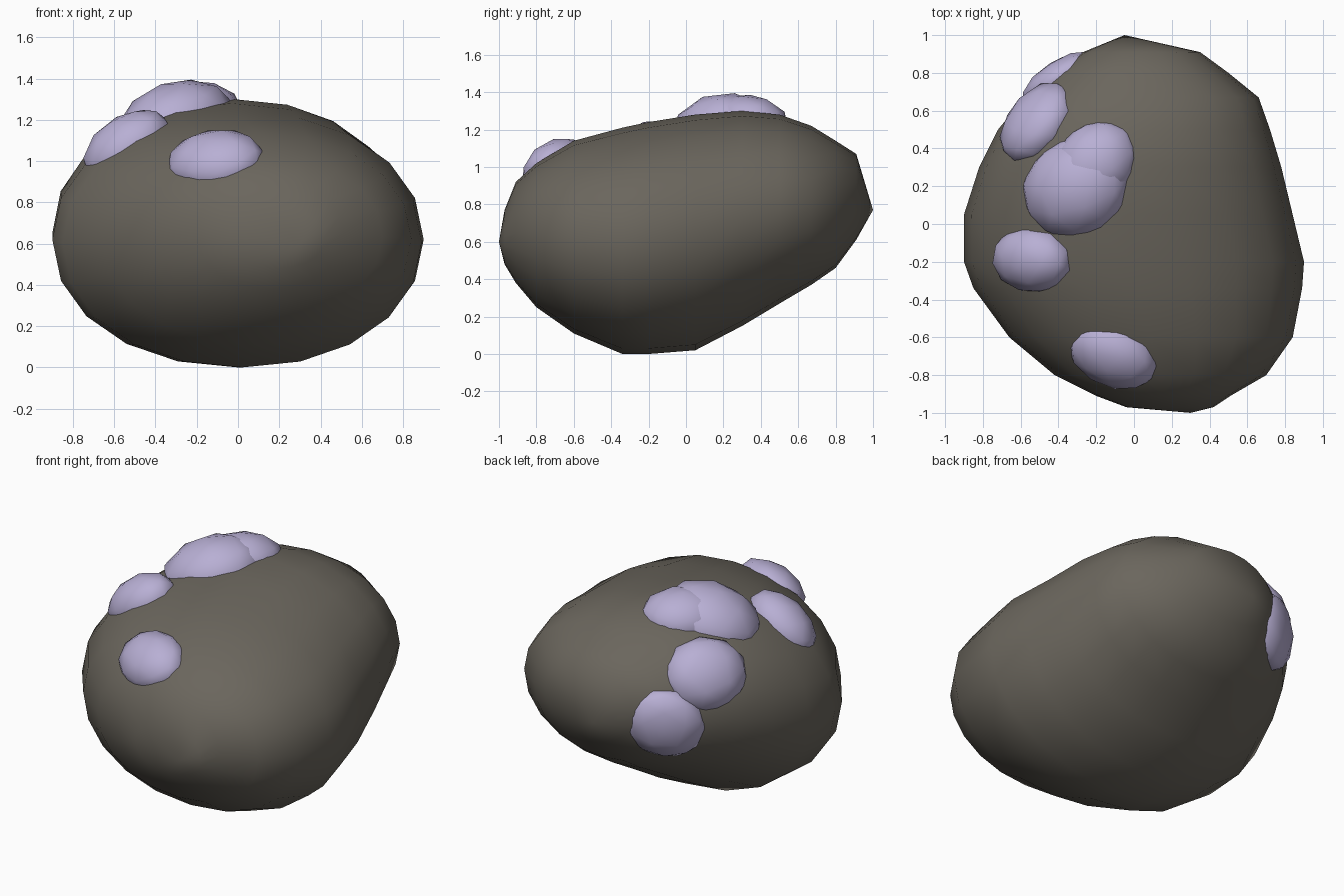
import bpy
import bmesh
from math import cos, sin, tau, copysign
from mathutils import Matrix, Vector
from mathutils.bvhtree import BVHTree

default_cube = bpy.data.objects.get("Cube")
if default_cube:
    bpy.data.objects.remove(default_cube, do_unlink=True)


def make_material(name, colour):
    material = bpy.data.materials.new(name)
    material.use_nodes = True
    material.diffuse_color = colour
    shader = next(n for n in material.node_tree.nodes if n.type == "BSDF_PRINCIPLED")
    shader.inputs["Base Color"].default_value = colour
    shader.inputs["Roughness"].default_value = 0.9
    return material


def make_object(name, bm, material):
    mesh = bpy.data.meshes.new(name)
    for face in bm.faces:
        face.smooth = True
    bm.to_mesh(mesh)
    mesh.materials.append(material)
    obj = bpy.data.objects.new(name, mesh)
    bpy.context.collection.objects.link(obj)
    return obj


stone_grey = make_material("stone grey", (0.145, 0.132, 0.109, 1))
pale_lilac = make_material("pale lilac", (0.48, 0.43, 0.66, 1))

# Boulder: oval sections along y, each as (y, left x, right x, bottom z, top z)
SECTIONS = [
    (-.97, -.04, .42, .48, .77),
    (-.91, -.2, .51, .38, .92),
    (-.8, -.42, .7, .25, 1.02),
    (-.6, -.66, .84, .11, 1.14),
    (-.34, -.85, .89, 0, 1.21),
    (-.2, -.9, .9, 0, 1.24),
    (.05, -.9, .84, .02, 1.28),
    (.3, -.82, .78, .15, 1.3),
    (.5, -.72, .72, .27, 1.28),
    (.67, -.58, .66, .37, 1.22),
    (.8, -.44, .5, .46, 1.14),
    (.91, -.27, .35, .61, 1.07),
]
SIDES = 20


def fuller(value):
    """Swell a sine or cosine so that the oval is slightly squarish."""
    return copysign(abs(value) ** 0.96, value)


def section_ring(bm, y, left, right, bottom, top):
    centre_x, centre_z = (left + right) / 2, (bottom + top) / 2
    half_x, half_z = (right - left) / 2, (top - bottom) / 2
    return [
        bm.verts.new((centre_x + half_x * fuller(cos(tau * i / SIDES)), y,
                      centre_z + half_z * fuller(sin(tau * i / SIDES))))
        for i in range(SIDES)
    ]


boulder = bmesh.new()
rings = [section_ring(boulder, *section) for section in SECTIONS]
for first, second in zip(rings, rings[1:]):
    for i in range(SIDES):
        j = (i + 1) % SIDES
        boulder.faces.new((first[i], first[j], second[j], second[i]))

# Rounded ends closed to a point
for ring, tip in ((rings[0], (.3, -1, .6)), (rings[-1], (-.05, 1, .77))):
    point = boulder.verts.new(tip)
    for i in range(SIDES):
        boulder.faces.new((ring[i], ring[(i + 1) % SIDES], point))
bmesh.ops.recalc_face_normals(boulder, faces=boulder.faces)
make_object("boulder", boulder, stone_grey)
surface = BVHTree.FromBMesh(boulder)


def add_growth(name, near, along, length, width, height, sink):
    """Dome sunk into the boulder, so that its rim meets the curved stone."""
    spot, normal, _, _ = surface.find_nearest(Vector(near))
    direction = Vector(along)
    direction = (direction - normal * direction.dot(normal)).normalized()
    across = normal.cross(direction)
    frame = Matrix((direction, across, normal)).transposed().to_4x4()
    size = Matrix.Diagonal((length, width, height + sink, 1))
    place = Matrix.Translation(spot - normal * sink)
    bm = bmesh.new()
    bmesh.ops.create_icosphere(bm, subdivisions=2, radius=1,
                               matrix=place @ frame @ size)
    make_object(name, bm, pale_lilac)
    bm.free()


# Pale growths scattered over one flank and the crown
add_growth("crown_growth_large", (-.33, .19, 1.25), (1, .5, 0), .31, .27, .13, .08)
add_growth("crown_growth_small", (-.21, .33, 1.29), (1, 1, 0), .25, .21, .11, .05)
add_growth("flank_growth", (-.56, -.2, 1.1), (1, 0, .6), .24, .18, .1, .05)
add_growth("front_growth", (-.12, -.72, 1.03), (1, -.35, 0), .25, .19, .09, .05)
add_growth("rear_growth", (-.54, .56, 1.04), (.6, .8, 0), .25, .22, .08, .06)
add_growth("low_rear_growth", (-.43, .83, .76), (.7, .4, .3), .24, .22, .05, .06)
boulder.free()
